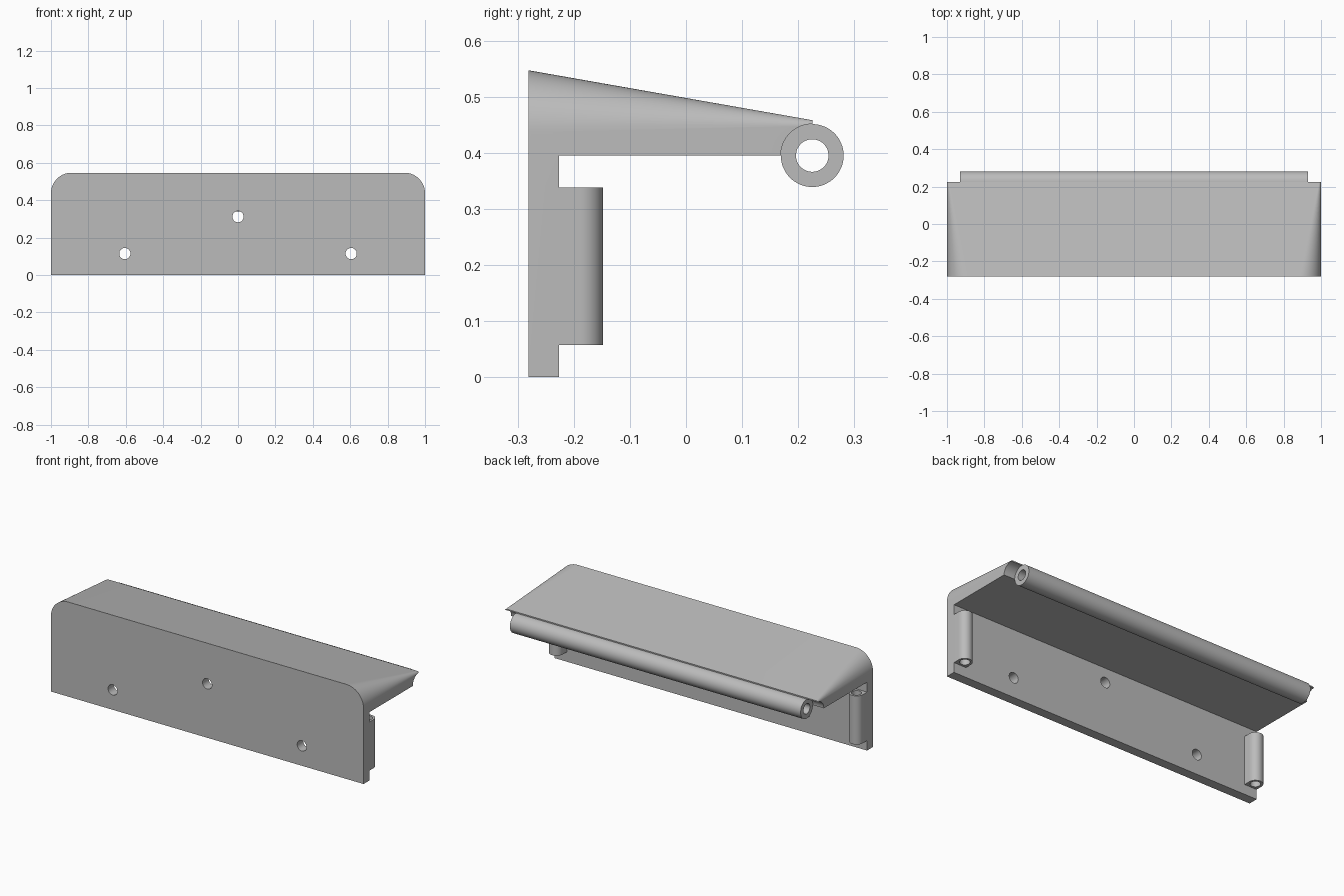
import bpy, bmesh, math
from mathutils import Matrix

cube = bpy.data.objects.get("Cube")
if cube:
    bpy.data.objects.remove(cube)

FRONT, BACK = -0.281, 0.225      # canopy depth
PLATE_BACK = -0.226              # rear face of the mounting plate
UNDER = 0.395                    # underside of the canopy and pivot height
BARREL_END = 0.93
LUG_X, LUG_Y, LUG_R = 0.96, -0.188, 0.04

grey = bpy.data.materials.new("plain grey")
grey.use_nodes = True
colour = (0.5, 0.5, 0.5, 1)
grey.diffuse_color = colour
grey.node_tree.nodes["Principled BSDF"].inputs["Base Color"].default_value = colour


def finish(bm, name):
    bmesh.ops.recalc_face_normals(bm, faces=bm.faces)
    mesh = bpy.data.meshes.new(name)
    bm.to_mesh(mesh)
    bm.free()
    mesh.materials.append(grey)
    obj = bpy.data.objects.new(name, mesh)
    bpy.context.collection.objects.link(obj)
    return obj


def loft(rings, name):
    """Solid between two matching closed outlines."""
    bm = bmesh.new()
    a, b = [[bm.verts.new(p) for p in ring] for ring in rings]
    bm.faces.new(a)
    bm.faces.new(b)
    for i in range(len(a)):
        j = (i + 1) % len(a)
        bm.faces.new((a[i], a[j], b[j], b[i]))
    return finish(bm, name)


def rod(name, centre, radius, length, axis, sides=48):
    bm = bmesh.new()
    turn = {"X": Matrix.Rotation(math.pi / 2, 4, "Y"),
            "Y": Matrix.Rotation(math.pi / 2, 4, "X"),
            "Z": Matrix.Identity(4)}[axis]
    bmesh.ops.create_cone(bm, cap_ends=True, segments=sides, radius1=radius,
                          radius2=radius, depth=length,
                          matrix=Matrix.Translation(centre) @ turn)
    return finish(bm, name)


def box(name, low, high):
    bm = bmesh.new()
    bmesh.ops.create_cube(bm, size=1)
    for v in bm.verts:
        v.co = [(l + h) / 2 + c * (h - l) for c, l, h in zip(v.co, low, high)]
    return finish(bm, name)


def combine(target, tool, operation):
    bpy.context.view_layer.objects.active = target
    mod = target.modifiers.new(operation.lower(), "BOOLEAN")
    mod.operation, mod.solver, mod.object = operation, "EXACT", tool
    bpy.ops.object.modifier_apply(modifier=mod.name)
    bpy.data.objects.remove(tool)


def section(y, top, radius, steps=20):
    """Outline across the body with two rounded upper corners."""
    pts = [(-1, y, 0), (1, y, 0)]
    for side, start in ((1, 0), (-1, math.pi / 2)):
        for i in range(steps + 1):
            a = start + math.pi / 2 * i / steps
            pts.append((side * (1 - radius) + radius * math.cos(a), y,
                        top - radius + radius * math.sin(a)))
    return pts


def lug_outline(z, x, steps=24):
    """Flat-sided outline ending in a half circle."""
    arc = [math.pi * i / steps for i in range(steps + 1)]
    pts = [(x + LUG_R * math.cos(a), LUG_Y + LUG_R * math.sin(a), z) for a in arc]
    return pts + [(x - LUG_R, -0.25, z), (x + LUG_R, -0.25, z)]


# Plate and sloping canopy, hollowed underneath
body = loft([section(FRONT, 0.547, 0.11), section(BACK, 0.458, 0.01)],
            "canopy_bracket")
combine(body, box("room", (-2, PLATE_BACK, -1), (2, 1, UNDER)), "DIFFERENCE")

# Long pivot barrel with clearance beyond each end
pivot = (0, BACK, UNDER)
combine(body, rod("barrel", pivot, 0.056, 2 * BARREL_END, "X", 64), "UNION")
for side in (-1, 1):
    centre = (side * (BARREL_END + 0.1), BACK, UNDER)
    combine(body, rod("clearance", centre, 0.0562, 0.2, "X", 64), "DIFFERENCE")
combine(body, rod("bore", pivot, 0.029, 3, "X"), "DIFFERENCE")

# Vertical pin lugs at both edges of the plate
for side in (-1, 1):
    x = side * LUG_X
    combine(body, loft([lug_outline(0.057, x), lug_outline(0.338, x)], "lug"), "UNION")
    combine(body, rod("pin_hole", (x, LUG_Y, 0.198), 0.027, 0.32, "Z"), "DIFFERENCE")

# Screw holes through the plate
for x, z in ((0, 0.312), (-0.605, 0.115), (0.605, 0.115)):
    combine(body, rod("screw_hole", (x, -0.25, z), 0.03, 0.2, "Y", 32), "DIFFERENCE")

bpy.ops.object.select_all(action="DESELECT")
body.select_set(True)
bpy.context.view_layer.objects.active = body
bpy.ops.object.shade_smooth_by_angle(angle=math.radians(30))
